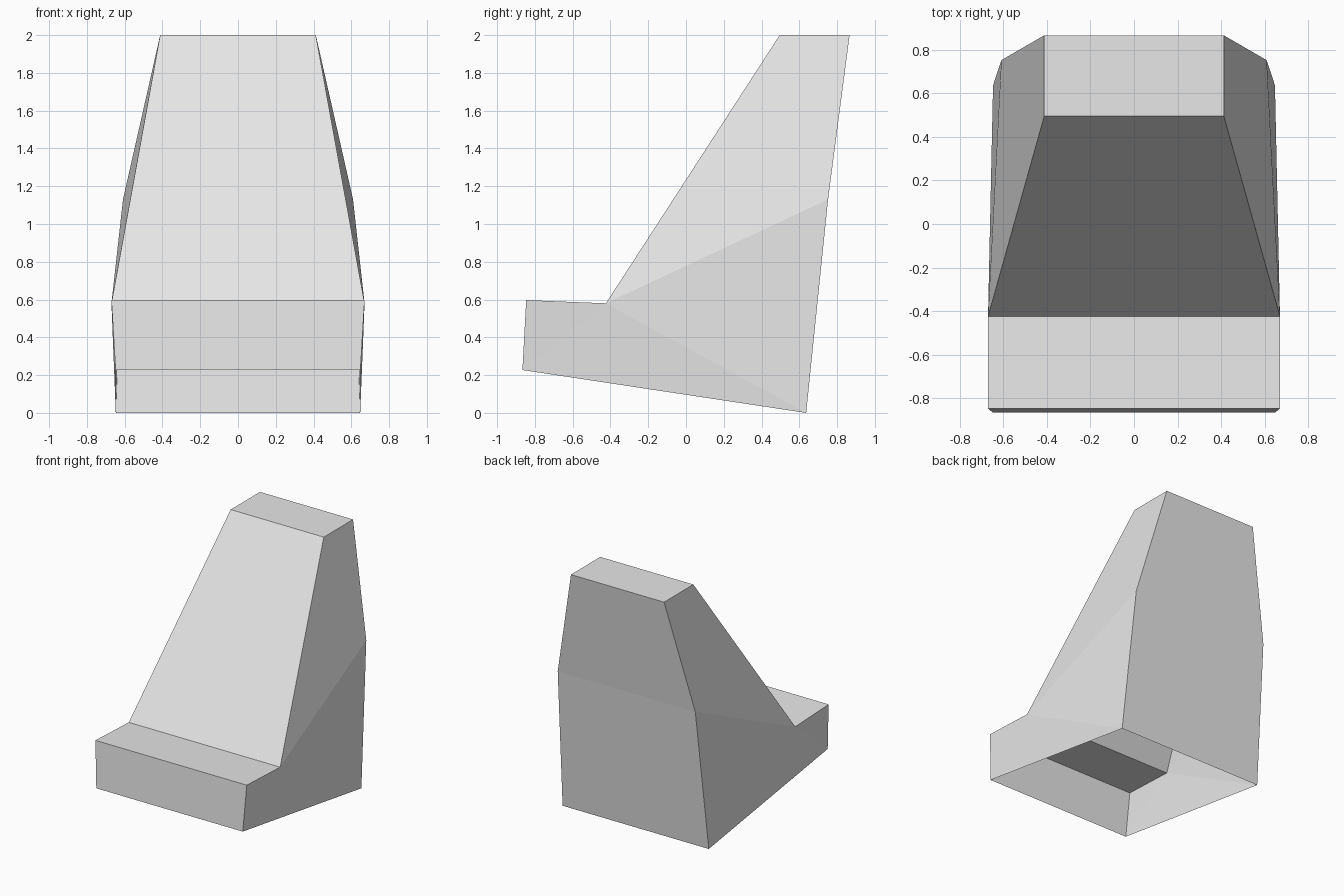
import bpy
import bmesh

if "Cube" in bpy.data.objects:
    bpy.data.objects.remove(bpy.data.objects["Cube"])

# One flat grey for the whole model
grey = bpy.data.materials.new("light_grey")
grey.diffuse_color = (0.8, 0.8, 0.8, 1.0)
grey.use_nodes = True
grey.node_tree.nodes["Principled BSDF"].inputs["Base Color"].default_value = grey.diffuse_color

# Side profile: (half width, y, z), from the bottom front edge round to the bottom back edge
profile = [
    (0.648, -0.866, 0.227),  # 0 front bottom
    (0.670, -0.846, 0.597),  # 1 front top
    (0.670, -0.424, 0.580),  # 2 seat crease
    (0.412, 0.496, 2.000),   # 3 top front
    (0.412, 0.866, 2.000),   # 4 top back
    (0.609, 0.752, 1.130),   # 5 back bend
    (0.647, 0.636, 0.000),   # 6 back bottom
]

# Seat shell, open underneath
bm = bmesh.new()
right = [bm.verts.new((w, y, z)) for w, y, z in profile]
left = [bm.verts.new((-w, y, z)) for w, y, z in profile]

# Strips across the width: front, seat, backrest, top and back
for i in range(len(profile) - 1):
    bm.faces.new((left[i], right[i], right[i + 1], left[i + 1]))

# Side panels, folded along the lines running from the seat crease
for panel in ((0, 6, 2), (0, 2, 1), (2, 6, 5), (2, 5, 4, 3)):
    bm.faces.new([right[i] for i in panel])
    bm.faces.new([left[i] for i in reversed(panel)])

mesh = bpy.data.meshes.new("seat_shell")
bm.to_mesh(mesh)
bm.free()
mesh.materials.append(grey)
seat = bpy.data.objects.new("seat_shell", mesh)
bpy.context.collection.objects.link(seat)
